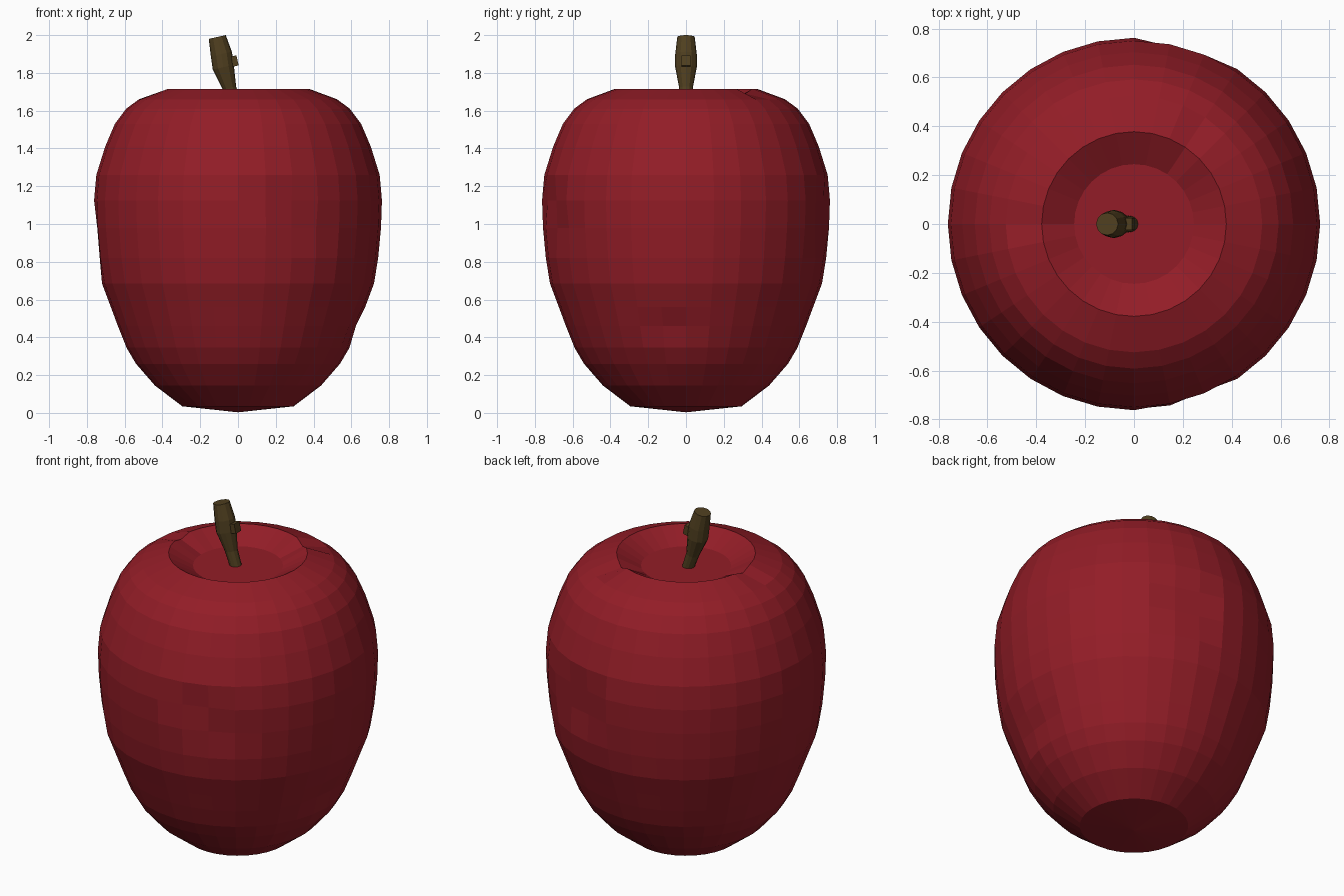
import bpy, bmesh
from math import sin, cos, pi
from mathutils import Vector, Matrix

if "Cube" in bpy.data.objects:
    bpy.data.objects.remove(bpy.data.objects["Cube"])


def material(name, color):
    m = bpy.data.materials.new(name)
    m.diffuse_color = (*color, 1)
    m.use_nodes = True
    m.node_tree.nodes["Principled BSDF"].inputs["Base Color"].default_value = m.diffuse_color
    return m


def finish(bm, name, mat):
    bmesh.ops.recalc_face_normals(bm, faces=bm.faces)
    me = bpy.data.meshes.new(name)
    bm.to_mesh(me)
    bm.free()
    me.materials.append(mat)
    ob = bpy.data.objects.new(name, me)
    bpy.context.collection.objects.link(ob)
    return ob


def bridge(bm, rings):
    for a, b in zip(rings, rings[1:]):
        n = len(a)
        for i in range(n):
            j = (i + 1) % n
            bm.faces.new((a[i], a[j], b[j], b[i]))


red = material("apple_red", (0.29, 0.012, 0.02))
brown = material("stem_brown", (0.08, 0.05, 0.014))

# Fruit: faceted lathe with a sunken top and slightly pointed base
SEG = 32
profile = [(0.295, 0.035), (0.44, 0.145), (0.54, 0.26), (0.59, 0.345),
           (0.636, 0.46), (0.673, 0.56), (0.72, 0.685), (0.742, 0.82),
           (0.757, 0.98), (0.762, 1.125), (0.75, 1.26), (0.703, 1.41),
           (0.652, 1.53), (0.592, 1.61), (0.525, 1.66), (0.378, 1.715),
           (0.245, 1.64)]
bm = bmesh.new()
rings = [[bm.verts.new((r * cos(2 * pi * k / SEG), r * sin(2 * pi * k / SEG), z))
          for k in range(SEG)] for r, z in profile]

# Small bruises: (ring, column, inward push, drop)
bruises = [(9, 25, 0.015, 0), (9, 26, 0.02, 0), (8, 26, 0.02, 0), (8, 27, 0.012, 0),
           (9, 7, 0.02, 0), (8, 7, 0.025, 0), (9, 6, 0.018, 0), (8, 6, 0.018, 0),
           (4, 0, 0.012, 0), (4, 31, 0.015, 0), (8, 16, 0.012, 0), (7, 16, 0.01, 0),
           (15, 5, 0, 0.025), (15, 16, 0, 0.02), (2, 30, 0.01, 0)]
for r, k, push, drop in bruises:
    v = rings[r][k]
    v.co -= Vector((v.co.x, v.co.y, 0)).normalized() * push
    v.co.z -= drop

bridge(bm, rings)
tip = bm.verts.new((0, 0, 0.003))
for k in range(SEG):
    bm.faces.new((tip, rings[0][(k + 1) % SEG], rings[0][k]))
bm.faces.new(rings[-1])
finish(bm, "apple_body", red)

# Stem: leaning tapered tube, thickest in the middle (x, z, radius)
sections = [(-0.015, 1.635, 0.033), (-0.045, 1.72, 0.036), (-0.078, 1.83, 0.057),
            (-0.088, 1.90, 0.057), (-0.11, 1.99, 0.046)]
bm = bmesh.new()
tilt = Matrix.Rotation(-0.22, 3, 'Y')
rings = [[bm.verts.new(Vector((x, 0, z)) + tilt @ Vector(
    (r * cos(2 * pi * k / 12), r * sin(2 * pi * k / 12), 0)))
    for k in range(12)] for x, z, r in sections]
bridge(bm, rings)
bm.faces.new(rings[0])
bm.faces.new(rings[-1])
finish(bm, "stem", brown)

# Bud: little block on the side of the stem
bm = bmesh.new()
bmesh.ops.create_cube(bm, size=1, matrix=Matrix.Translation((-0.022, 0, 1.862))
                      @ tilt.to_4x4() @ Matrix.Diagonal((0.04, 0.05, 0.055, 1)))
finish(bm, "stem_bud", brown)
